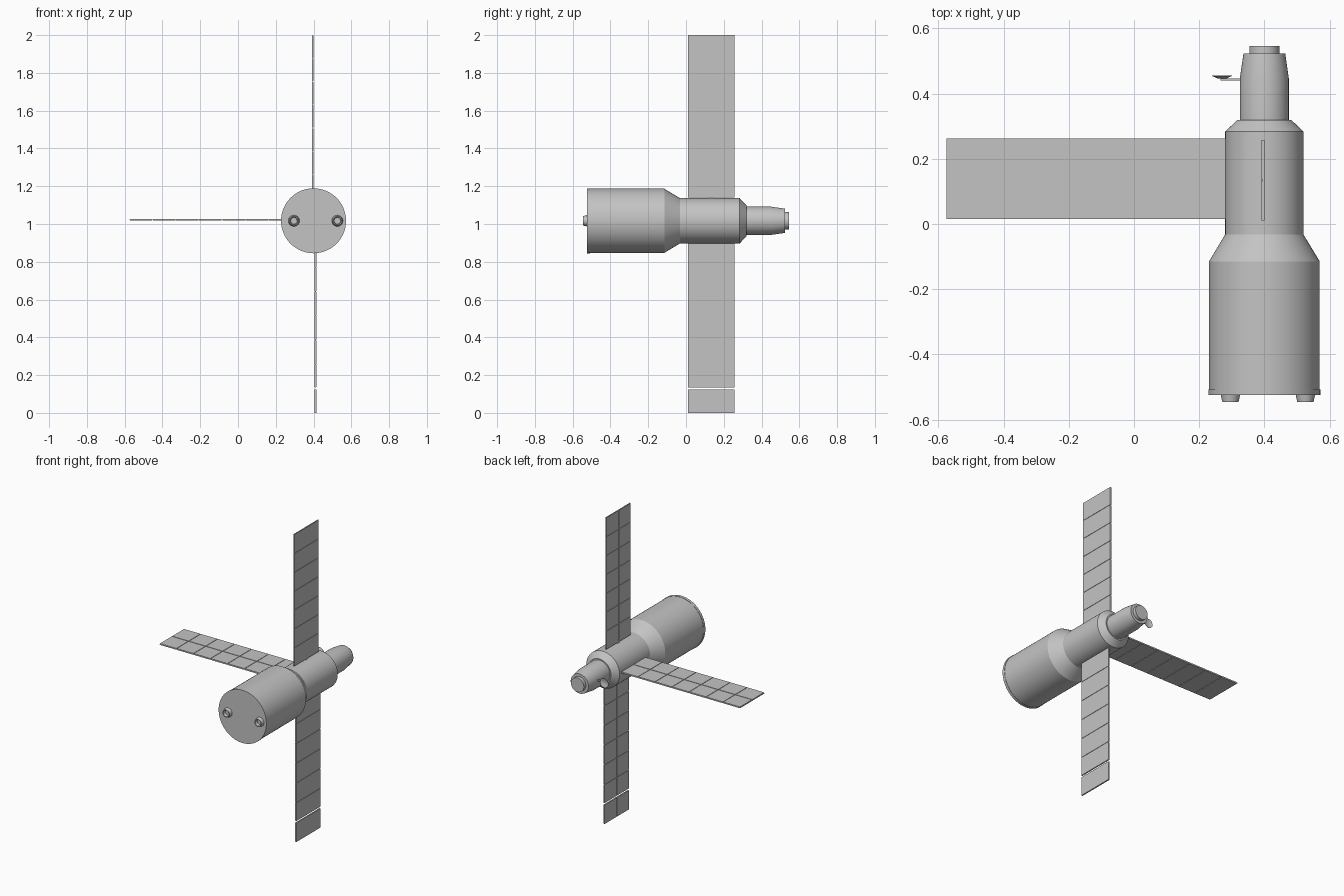
import bpy, bmesh, math
from mathutils import Matrix, Vector

if "Cube" in bpy.data.objects:
    bpy.data.objects.remove(bpy.data.objects["Cube"])

grey = bpy.data.materials.new("light_grey")
grey.diffuse_color = (0.55, 0.55, 0.55, 1)
grey.use_nodes = True
grey.node_tree.nodes["Principled BSDF"].inputs["Base Color"].default_value = grey.diffuse_color
CX, CZ = 0.4, 1.017          # long axis of the hull


def finish(name, bm):
    bmesh.ops.recalc_face_normals(bm, faces=bm.faces)
    me = bpy.data.meshes.new(name)
    bm.to_mesh(me)
    bm.free()
    me.materials.append(grey)
    for p in me.polygons:
        p.use_smooth = True
    me.set_sharp_from_angle(angle=math.radians(20))
    ob = bpy.data.objects.new(name, me)
    bpy.context.collection.objects.link(ob)
    return ob


def lathe(name, profile, cx, cz, n=64):
    """Spin (radius, y) points about an axis parallel to y."""
    bm = bmesh.new()
    vs = [bm.verts.new((cx + r, y, cz)) for r, y in profile]
    es = [bm.edges.new(p) for p in zip(vs, vs[1:])]
    bmesh.ops.spin(bm, geom=vs + es, cent=(cx, 0, cz), axis=(0, 1, 0),
                   angle=math.tau, steps=n, use_duplicate=False)
    bmesh.ops.remove_doubles(bm, verts=bm.verts, dist=1e-5)
    return finish(name, bm)


def add_box(bm, lo, hi):
    lo, hi = Vector(lo), Vector(hi)
    m = Matrix.Translation((lo + hi) / 2) @ Matrix.Diagonal((*(hi - lo), 1))
    bmesh.ops.create_cube(bm, size=1, matrix=m)


# Hull: rear module, cones, middle module, front module and docking port
lathe("hull", [(0, -0.525), (0.172, -0.525), (0.172, -0.508), (0.170, -0.508),
               (0.170, -0.115), (0.120, -0.032), (0.120, 0.284),
               (0.083, 0.319), (0.075, 0.319), (0.075, 0.448),
               (0.064, 0.524), (0.046, 0.524), (0.046, 0.546), (0, 0.546)], CX, CZ)

# Two hollow engine nozzles on the rear face
for side, x in (("left", 0.296), ("right", 0.526)):
    lathe("nozzle_" + side, [(0.030, -0.523), (0.025, -0.546), (0.020, -0.546),
                             (0.017, -0.527), (0, -0.527)], x, CZ, 32)

# Small dish antenna on an arm
lathe("dish", [(0, 0.446), (0.014, 0.447), (0.030, 0.454), (0.030, 0.456),
               (0.014, 0.450), (0, 0.449)], 0.27, 1.03, 32)
bm = bmesh.new()
add_box(bm, (0.265, 0.440, 1.026), (0.335, 0.447, 1.034))
finish("dish_arm", bm)


def wing(name, length, matrix, gap=False):
    """Panel wing along local x, width along y, two-column cell face on +z."""
    bm = bmesh.new()
    rows, half, g = 7, 0.124, 0.002
    pitch = length / rows
    split = length - pitch
    spans = [(0, split - 0.006), (split + 0.004, length)] if gap else [(0, length)]
    for a, b in spans:                                   # backing plate
        add_box(bm, (a, -half, -0.002), (b, half, 0.002))
    for i in range(rows):
        a, b = i * pitch + g, (i + 1) * pitch - g
        if gap and i == rows - 2:
            b -= 0.006
        if gap and i == rows - 1:
            a, b = a + 0.003, length
        add_box(bm, (a, -half, -0.0045), (b, half, -0.0015))   # back sheet
        for s in (-1, 1):                                      # front cells
            y0, y1 = sorted((s * g, s * half))
            add_box(bm, (a, y0, 0.0015), (b, y1, 0.0045))
    bm.transform(matrix)
    return finish(name, bm)


def frame(x, y, z, origin):
    m = Matrix((x, y, z)).transposed().to_4x4()
    return Matrix.Translation(origin) @ m


wing("top_wing", 0.860, frame((0, 0, 1), (0, 1, 0), (-1, 0, 0), (0.396, 0.134, 1.14)))
wing("bottom_wing", 0.900, frame((0, 0, -1), (0, -1, 0), (-1, 0, 0), (0.410, 0.134, 0.90)), True)
wing("left_wing", 0.858, frame((-1, 0, 0), (0, -1, 0), (0, 0, 1), (0.283, 0.139, 1.022)))

# Short hinge stubs joining the wings to the hull
for name, lo, hi in (("top_hinge", (0.392, 0.125, 1.12), (0.400, 0.145, 1.15)),
                     ("bottom_hinge", (0.406, 0.125, 0.885), (0.414, 0.145, 0.91)),
                     ("left_hinge", (0.275, 0.129, 1.018), (0.295, 0.149, 1.026))):
    bm = bmesh.new()
    add_box(bm, lo, hi)
    finish(name, bm)
